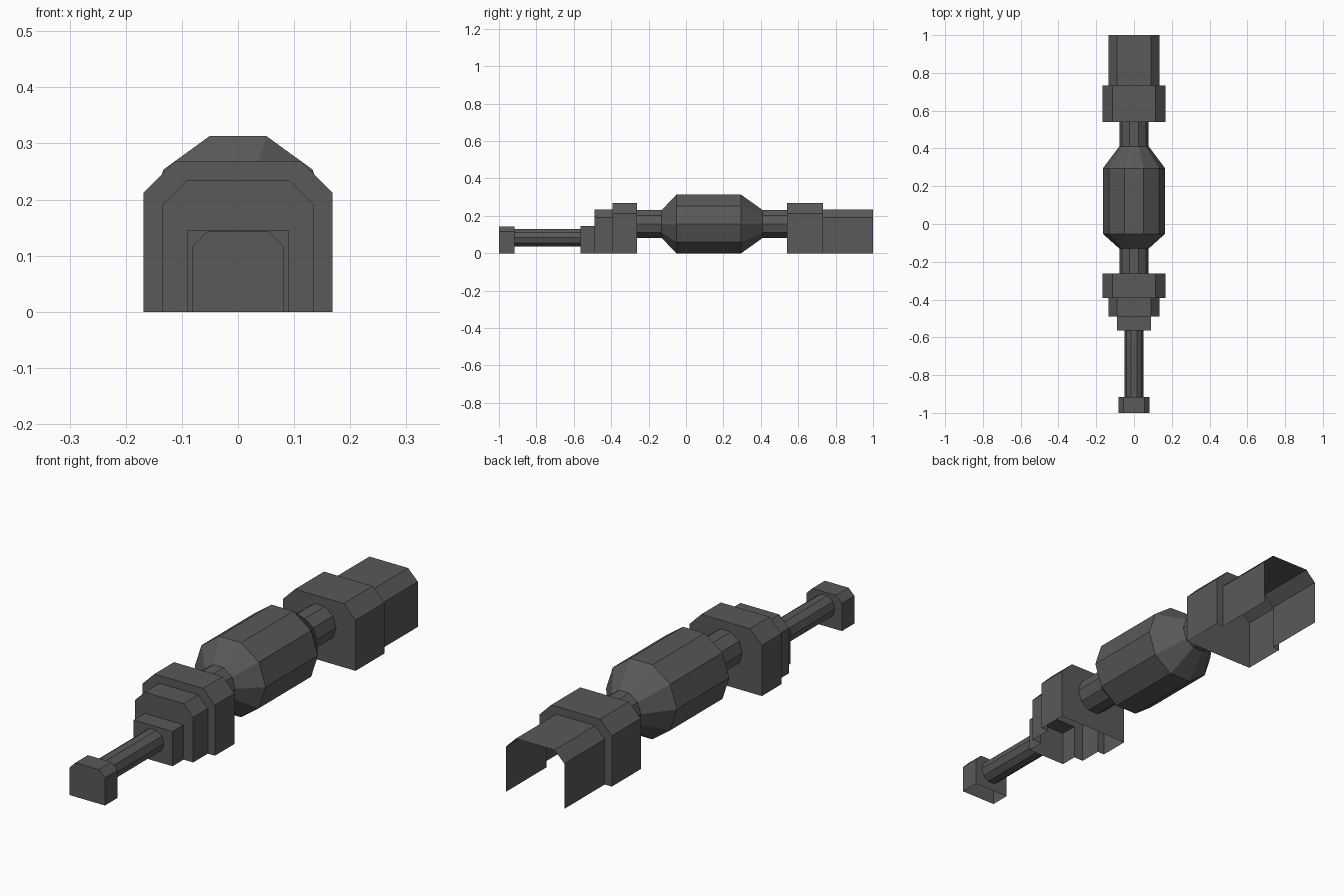
import bpy, bmesh, math

if "Cube" in bpy.data.objects:
    bpy.data.objects.remove(bpy.data.objects["Cube"])

steel = bpy.data.materials.new("dark grey metal")
steel.diffuse_color = (0.1, 0.1, 0.1, 1)
steel.use_nodes = True
steel.node_tree.nodes["Principled BSDF"].inputs["Base Color"].default_value = steel.diffuse_color


def finish(name, bm):
    bmesh.ops.remove_doubles(bm, verts=bm.verts, dist=0.0001)
    bmesh.ops.recalc_face_normals(bm, faces=bm.faces)
    mesh = bpy.data.meshes.new(name)
    bm.to_mesh(mesh)
    bm.free()
    mesh.materials.append(steel)
    bpy.context.collection.objects.link(bpy.data.objects.new(name, mesh))


def loft(name, rings, closed, cap_start, cap_end):
    """Skin a row of cross-sections, each a list of 3D points."""
    bm = bmesh.new()
    rows = [[bm.verts.new(p) for p in ring] for ring in rings]
    n = len(rows[0])
    for a, b in zip(rows, rows[1:]):
        for i in range(n if closed else n - 1):
            j = (i + 1) % n
            bm.faces.new((a[i], a[j], b[j], b[i]))
    if cap_start:
        bm.faces.new([bm.verts.new(v.co) for v in rows[0]])
    if cap_end:
        bm.faces.new([bm.verts.new(v.co) for v in rows[-1]])
    finish(name, bm)


def arch(y, w, h, c):
    """Chamfered arch, open along the ground."""
    half = [(w, 0), (w, h - c), (w - c, h)]
    pts = half + [(-x, z) for x, z in reversed(half)]
    return [(x, y, z) for x, z in pts]


def housing(name, sections, cap_start=True, cap_end=True):
    rings = []
    for y0, y1, w, h, c in sections:
        rings += [arch(y0, w, h, c), arch(y1, w, h, c)]
    loft(name, rings, False, cap_start, cap_end)


def turned(name, cz, stations):
    """Ten-sided shaft along y with a flat on top."""
    rings = []
    for y, r in stations:
        rings.append([(r * math.cos(i * math.pi / 5), y, cz + r * math.sin(i * math.pi / 5))
                      for i in range(10)])
    loft(name, rings, True, True, True)


# Open-bottomed housings
housing("front_cap", [(-1.0, -0.917, 0.082, 0.143, 0.027)])
housing("front_housing", [(-0.563, -0.49, 0.09, 0.146, 0.00002),
                          (-0.49, -0.393, 0.135, 0.235, 0.045),
                          (-0.393, -0.263, 0.168, 0.268, 0.055)])
housing("rear_housing", [(0.54, 0.732, 0.168, 0.268, 0.055),
                         (0.732, 1.0, 0.135, 0.235, 0.045)], cap_end=False)

# Shafts and central drum
turned("front_rod", 0.083, [(-0.917, 0.05), (-0.563, 0.05)])
turned("drum_and_necks", 0.1565, [(-0.263, 0.078), (-0.13, 0.078), (-0.052, 0.1646),
                                  (0.295, 0.1646), (0.41, 0.078), (0.54, 0.078)])
